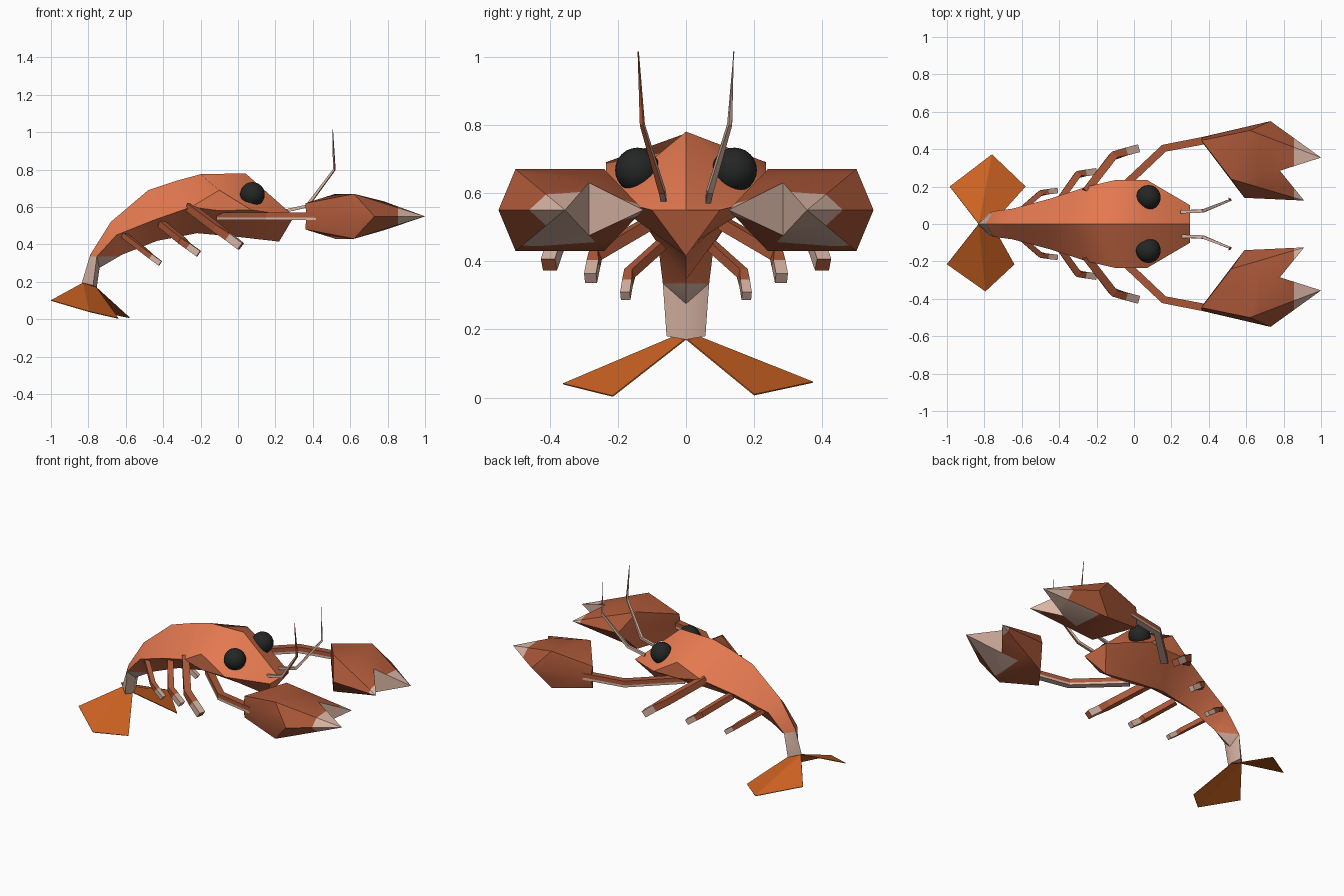
import bpy, bmesh, math
from mathutils import Vector, Matrix

if "Cube" in bpy.data.objects:
    bpy.data.objects.remove(bpy.data.objects["Cube"])


def material(name, srgb):
    m = bpy.data.materials.new(name)
    m.diffuse_color = [((c / 255 + 0.055) / 1.055) ** 2.4 for c in srgb] + [1]
    m.use_nodes = True
    m.node_tree.nodes["Principled BSDF"].inputs["Base Color"].default_value = m.diffuse_color
    return m


SHELL = material("shell orange", (228, 121, 80))
RUST = material("rust brown", (170, 87, 56))
PALE = material("pale tan", (216, 180, 163))
FIN = material("fin orange", (205, 98, 34))
BLACK = material("eye black", (36, 38, 38))


def finish(name, bm, mats, smooth=None):
    bmesh.ops.recalc_face_normals(bm, faces=bm.faces)
    me = bpy.data.meshes.new(name)
    bm.to_mesh(me)
    bm.free()
    for m in mats:
        me.materials.append(m)
    ob = bpy.data.objects.new(name, me)
    bpy.context.collection.objects.link(ob)
    if smooth:
        bpy.ops.object.select_all(action='DESELECT')
        bpy.context.view_layer.objects.active = ob
        ob.select_set(True)
        bpy.ops.object.shade_smooth_by_angle(angle=math.radians(smooth))
    return ob


def cut(bm, co, no):
    geom = bm.verts[:] + bm.edges[:] + bm.faces[:]
    bmesh.ops.bisect_plane(bm, geom=geom, plane_co=co, plane_no=no, dist=1e-5)


def tube(name, path, radii, mats, rule, cut_z=None):
    """Square tube along a path; rule(segment, normal, is_cap, centre) picks the material."""
    bm = bmesh.new()
    seg = bm.faces.layers.int.new("segment")
    cap = bm.faces.layers.int.new("cap")
    pts = [Vector(p) for p in path]
    rings = []
    for i, p in enumerate(pts):
        d = (pts[min(i + 1, len(pts) - 1)] - pts[max(i - 1, 0)]).normalized()
        side = d.cross(Vector((0, 0, 1))).normalized()
        up = side.cross(d)
        rings.append([bm.verts.new(p + radii[i] * (side * math.cos(a) + up * math.sin(a)))
                      for a in (math.pi / 4 + k * math.pi / 2 for k in range(4))])
    for i in range(len(rings) - 1):
        for k in range(4):
            bm.faces.new((rings[i][k], rings[i][(k + 1) % 4],
                          rings[i + 1][(k + 1) % 4], rings[i + 1][k]))[seg] = i
    bm.faces.new(rings[0])
    end = bm.faces.new(rings[-1])
    end[seg], end[cap] = len(rings) - 2, 1
    if cut_z:
        cut(bm, (0, 0, cut_z), (0, 0, 1))
    bmesh.ops.recalc_face_normals(bm, faces=bm.faces)
    for f in bm.faces:
        f.material_index = int(rule(f[seg], f.normal, f[cap], f.calc_center_median()))
    return finish(name, bm, mats)


# Body: each section is top (x, z), side (x, y, z), lower side (x, y, z), keel (x, z)
SECTIONS = [
    ((.30, .55), (.30, .10, .55), (.30, .10, .55), (.22, .415)),
    ((.04, .78), (.07, .235, .585), (.07, .235, .585), (.0, .44)),
    ((-.20, .775), (-.10, .235, .69), (-.10, .225, .58), (-.22, .46)),
    ((-.33, .74), (-.25, .20, .60), (-.25, .20, .60), (-.32, .44)),
    ((-.48, .69), (-.45, .135, .53), (-.45, .135, .53), (-.43, .42)),
    ((-.68, .52), (-.65, .082, .45), (-.65, .082, .45), (-.62, .345)),
    ((-.79, .345), (-.755, .068, .335), (-.755, .068, .335), (-.74, .275)),
    ((-.835, .195), (-.775, .057, .18), (-.775, .057, .18), (-.755, .17)),
]
bm = bmesh.new()
rings = []
for (tx, tz), s, l, (bx, bz) in SECTIONS:
    ring = [(tx, 0, tz), s, l, (bx, 0, bz), (l[0], -l[1], l[2]), (s[0], -s[1], s[2])]
    rings.append([bm.verts.new(p) for p in ring])
for a, b in zip(rings, rings[1:]):
    for k in range(6):
        bm.faces.new((a[k], a[(k + 1) % 6], b[(k + 1) % 6], b[k]))
bm.faces.new(rings[0])
bm.faces.new(rings[-1])
bmesh.ops.remove_doubles(bm, verts=bm.verts, dist=1e-4)
cut(bm, (0, 0, .335), (0, 0, 1))
for f in bm.faces:
    c = f.calc_center_median()
    if c.z < .335 and c.x < -.7:
        f.material_index = 1
finish("body", bm, [SHELL, PALE], 40)

for s, side in ((1, "left"), (-1, "right")):
    # Claw: mid outline points plus raised and lowered points
    bm = bmesh.new()
    v = lambda x, y, z: bm.verts.new((x, y * s, z))
    outer, tip1, tip2, inner = v(.73, .55, .55), v(1.0, .355, .55), v(.91, .125, .55), v(.59, .14, .55)
    base_out, base_in = v(.365, .465, .55), v(.37, .43, .55)
    notch = [v(.78, .285, .63), v(.78, .285, .475)]
    pale, under = [], []
    for i, d in enumerate((1, -1)):
        b = v(.36, .447, .55 + .07 * d)
        p, q = v(.62, .50, .55 + .12 * d), v(.52, .24, .55 + .12 * d)
        n = notch[i]
        for face in ((b, p, q), (b, base_out, outer, p), (b, q, inner, base_in), (p, outer, tip1),
                     (q, n, tip2), (q, tip2, inner), (b, base_in, base_out)):
            bm.faces.new(face)
        mid = [bm.faces.new((p, tip1, n)), bm.faces.new((p, n, q))]
        if d < 0:
            under = mid
    pale = [bm.faces.new((tip1, notch[0], notch[1])), bm.faces.new((tip2, notch[0], notch[1]))]
    for f in pale:
        f.material_index = 1
    for f in under:
        f.material_index = 2
    cut(bm, (.855, 0, 0), (1, 0, 0))
    cut(bm, (.67, 0, 0), (1, 0, 0))
    for f in bm.faces:
        x = f.calc_center_median().x
        if x > .855:
            f.material_index = 1
        elif f.material_index == 2:
            f.material_index = 1 if x > .67 else 0
    finish(side + "_claw", bm, [RUST, PALE], 35)

    # Arm with a pale underside
    tube(side + "_arm", [(-.10, s * .16, .55), (.16, s * .405, .55), (.42, s * .455, .55)],
         [.029] * 3, [RUST, PALE], lambda i, n, cap, c: c.z < .544, cut_z=.544)

    # Walking legs with pale tips
    legs = {
        "front": ([(-.26, .17, .60), (-.11, .365, .485), (-.05, .385, .44), (.015, .402, .39)], .030),
        "middle": ([(-.41, .11, .51), (-.30, .265, .42), (-.265, .272, .39), (-.21, .28, .35)], .025),
        "rear": ([(-.61, .07, .45), (-.50, .165, .365), (-.465, .172, .335), (-.415, .178, .298)], .020),
    }
    for name, (path, r) in legs.items():
        tube(f"{side}_{name}_leg", [(x, y * s, z) for x, y, z in path], [r] * 4, [RUST, PALE],
             lambda i, n, cap, c: i == 2 and not (cap and name == "front"))

    # Antenna
    tube(side + "_antenna", [(.25, s * .065, .578), (.37, s * .07, .605), (.515, s * .128, .80),
                             (.506, s * .14, 1.015)],
         [.012, .012, .008, .002], [PALE, RUST],
         lambda i, n, cap, c: s < 0 and i > 0 and n.x > .5)

    # Eye
    bm = bmesh.new()
    bmesh.ops.create_uvsphere(bm, u_segments=20, v_segments=12, radius=.066,
                              matrix=Matrix.Translation((.077, s * .142, .667)))
    finish(side + "_eye", bm, [BLACK], 60)

# Tail fins: folded kites, slightly different on each side
for name, kite in (("left_tail_fin", [(-.985, .20, .10), (-.76, .372, .045), (-.58, .20, .008)]),
                   ("right_tail_fin", [(-1.0, -.215, .10), (-.795, -.36, .04), (-.64, -.215, .004)])):
    bm = bmesh.new()
    back, tip, front = [bm.verts.new(p) for p in kite]
    root1, root2 = bm.verts.new((-.83, 0, .193)), bm.verts.new((-.76, 0, .172))
    bm.faces.new((root1, back, tip))
    bm.faces.new((root1, tip, front, root2))
    ob = finish(name, bm, [FIN])
    mod = ob.modifiers.new("thickness", 'SOLIDIFY')
    mod.thickness = .004
    mod.offset = 0
